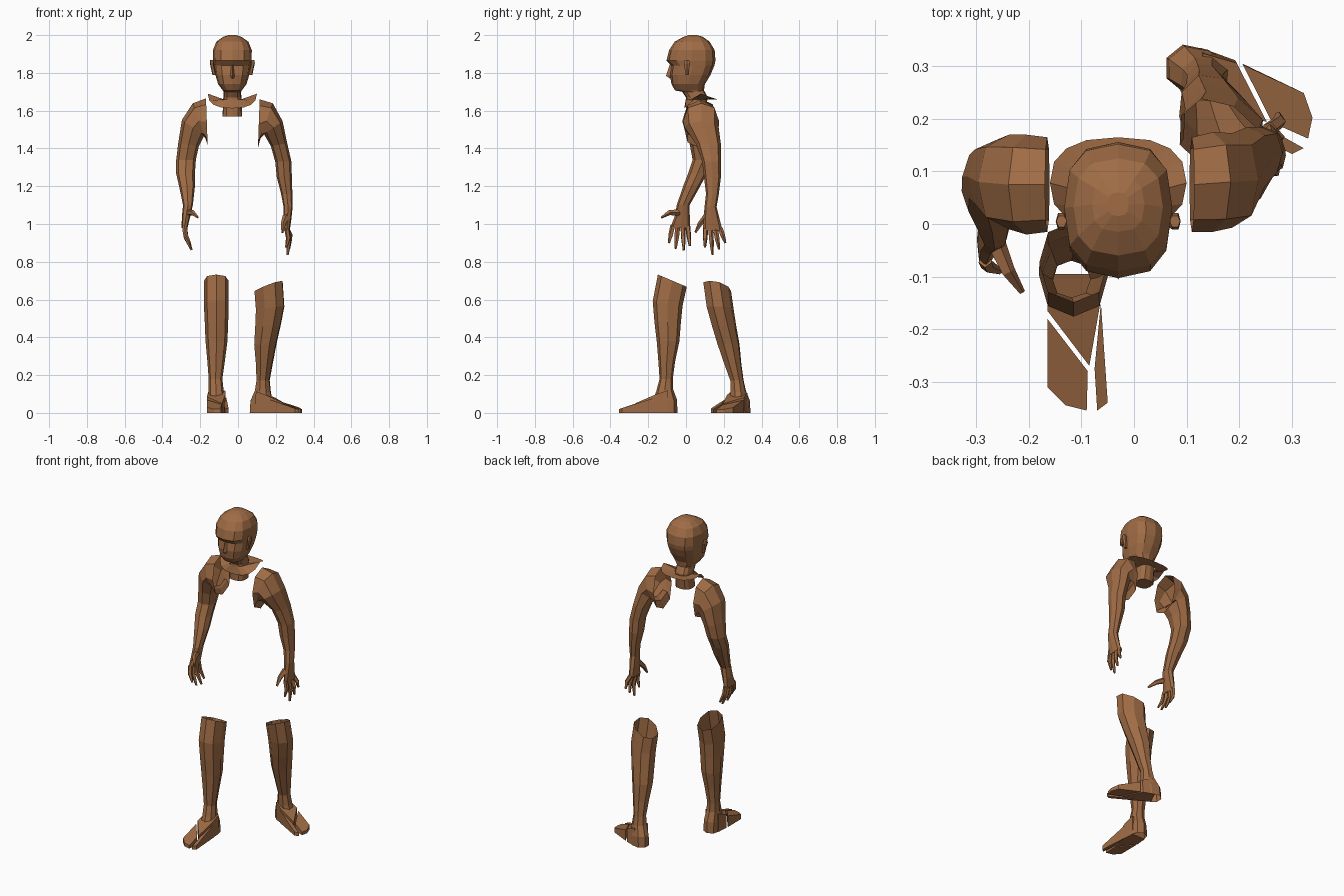
import bpy, bmesh
from math import sin, cos, pi, radians
from mathutils import Vector, Matrix

mat = bpy.data.materials.new("brown")
mat.diffuse_color = (0.35, 0.15, 0.06, 1)


def finish(name, bm, fn=None):
    if fn:
        for v in bm.verts:
            v.co = fn(v.co)
    bmesh.ops.recalc_face_normals(bm, faces=bm.faces[:])
    me = bpy.data.meshes.new(name)
    bm.to_mesh(me)
    bm.free()
    me.materials.append(mat)
    ob = bpy.data.objects.new(name, me)
    bpy.context.collection.objects.link(ob)


def skin(bm, rings, cap0=False, cap1=False):
    rows = [[bm.verts.new(p) for p in r] for r in rings]
    n = len(rows[0])
    for a, b in zip(rows, rows[1:]):
        for i in range(n):
            j = (i + 1) % n
            bm.faces.new((a[i], a[j], b[j], b[i]))
    if cap0:
        bm.faces.new(rows[0])
    if cap1:
        bm.faces.new(rows[-1])


def power(c, e):
    return abs(c) ** e * (1 if c >= 0 else -1)


def oval(cx, cy, cz, rx, ry, tilt=0, n=8, e=0.85):
    # horizontal oval, tilted about the y axis
    t = radians(tilt)
    out = []
    for k in range(n):
        u = rx * power(cos(2 * pi * k / n), e)
        v = ry * power(sin(2 * pi * k / n), e)
        out.append((cx + u * cos(t), cy + v, cz - u * sin(t)))
    return out


def tube(bm, pts, radii, n=5):
    pts = [Vector(p) for p in pts]
    q = (pts[-1] - pts[0]).to_track_quat('Z', 'Y')
    skin(bm, [[p + q @ Vector((r * cos(2 * pi * k / n), r * sin(2 * pi * k / n), 0))
               for k in range(n)] for p, r in zip(pts, radii)], True, True)


def slab(bm, pts):
    # outline points with their own top height, standing on the floor
    skin(bm, [[(f, o, 0) for f, o, z in pts], [(f, o, z) for f, o, z in pts]], True, True)


# head and neck: height, half width, front y, back y
CX = -0.03
profile = [(1.57, .052, 0, .10), (1.67, .048, 0, .115), (1.70, .046, -.02, .10),
           (1.707, .05, -.058, .095), (1.74, .075, -.077, .10), (1.79, .09, -.085, .13),
           (1.838, .097, -.078, .15), (1.865, .102, -.103, .156), (1.92, .103, -.09, .152),
           (1.965, .085, -.06, .125), (1.99, .05, -.015, .09), (2.0, .02, .015, .06)]
bm = bmesh.new()
skin(bm, [oval(CX, (f + b) / 2, z, w, (b - f) / 2, 0, 12, 0.75) for z, w, f, b in profile],
     True, True)
finish("head", bm)

# nose
bm = bmesh.new()
skin(bm, [[(CX - w, -.07, z), (CX, y, z), (CX + w, -.07, z)]
          for z, w, y in ((1.845, .008, -.086), (1.785, .018, -.106), (1.77, .014, -.085))],
     True, True)
finish("nose", bm)

# ears
for s, side in ((-1, "right"), (1, "left")):
    bm = bmesh.new()
    skin(bm, [oval(CX + s * x, .005, z, .01, w, 0, 6)
              for z, w, x in ((1.79, .008, .096), (1.815, .012, .101), (1.85, .018, .109),
                              (1.868, .012, .108))], True, True)
    finish(side + "_ear", bm)

# collar flaring from the neck
bm = bmesh.new()
rim = []
for x, y, z in oval(CX, .078, 1.69, .13, .087, 0, 16, 0.8):
    d = (y - .078) / .087
    rim.append((x, y, z - (.03 * d if d > 0 else -.078 * d)))
skin(bm, [oval(CX, .057, 1.66, .05, .058, 0, 16, 0.75), rim])
finish("collar", bm)

# arms: centre, radii and tilt of each ring from the open armhole to the palm
right_arm = [(-.165, .075, 1.54, .125, .09, 88), (-.205, .075, 1.545, .10, .095, 70),
             (-.238, .08, 1.51, .072, .09, 35), (-.262, .09, 1.42, .055, .07, 10),
             (-.275, .09, 1.34, .052, .055, 0), (-.278, .062, 1.27, .05, .05, 0),
             (-.27, .03, 1.2, .042, .045, 0), (-.265, -.015, 1.10, .026, .034, 0),
             (-.275, -.02, 1.04, .022, .04, 0), (-.283, -.03, .98, .016, .053, 0)]
left_arm = [(.11, .075, 1.53, .13, .09, -88), (.15, .08, 1.545, .10, .095, -70),
            (.187, .083, 1.51, .06, .09, -35), (.217, .12, 1.42, .044, .065, -10),
            (.24, .135, 1.33, .043, .05, 0), (.245, .14, 1.25, .04, .045, 0),
            (.258, .14, 1.16, .03, .034, 0), (.265, .13, 1.09, .024, .032, 0),
            (.262, .135, 1.03, .021, .042, 0), (.258, .142, .965, .016, .052, 0)]
right_tips = [(-.255, -.09, .90), (-.25, -.055, .87), (-.245, -.012, .862), (-.25, .02, .885)]
left_tips = [(.255, .10, .875), (.262, .14, .835), (.27, .175, .865), (.275, .208, .90)]
thumbs = {"right": [(-.262, -.04, 1.06), (-.24, -.09, 1.06), (-.213, -.13, 1.035)],
          "left": [(.255, .11, 1.04), (.24, .075, 1.0), (.235, .05, .955)]}
for side, rings, tips in (("right", right_arm, right_tips), ("left", left_arm, left_tips)):
    bm = bmesh.new()
    skin(bm, [oval(*r) for r in rings], False, True)
    finish(side + "_arm", bm)
    # fingers and thumb
    bm = bmesh.new()
    px, py, pz = rings[-1][:3]
    for k, tip in enumerate(tips):
        base = Vector((px, py + (k - 1.5) * .026, pz + .012))
        mid = base.lerp(Vector(tip), .5) + Vector((.01 if px > 0 else -.01, 0, 0))
        tube(bm, [base, mid, tip], [.014, .013, .006])
    tube(bm, thumbs[side], [.019, .014, .006])
    finish(side + "_fingers", bm)

# lower legs in local axes: x forward, y outward
leg = [(-.0325, .005, .70, .083, .065, -23), (-.008, .005, .58, .08, .066, -8),
       (-.008, .004, .48, .07, .062, 0), (-.01, .004, .38, .06, .058, 0),
       (-.003, .006, .27, .044, .046, 0), (0, .009, .18, .035, .036, 0),
       (.008, .006, .12, .045, .04, 8), (.01, .004, .06, .068, .046, 8),
       (.006, .003, 0, .066, .048, 0)]
instep = [(-.01, .048, .11), (.06, .055, .085), (.165, -.025, .05), (.05, -.045, .10),
          (-.01, -.042, .12)]
outer_toes = [(.075, .055, .07), (.205, .055, .03), (.24, .02, .02), (.25, -.02, .02),
              (.175, -.022, .045)]
big_toe = [(.045, -.047, .085), (.235, -.06, .025), (.25, -.04, .02), (.17, -.035, .045)]


def place_right(p):
    return Vector((-.11 - p.y, -.105 - p.x, p.z))


def place_left(p):
    h = max(p.z - .06, 0)
    f, o = p.x + .2 * h, p.y - .15 * h
    return Vector((.115 + .9 * f + .43 * o, .288 - .43 * f + .9 * o, p.z * .955))


for side, place in (("right", place_right), ("left", place_left)):
    bm = bmesh.new()
    skin(bm, [oval(*r) for r in leg])
    finish(side + "_lower_leg", bm, place)
    for part, pts in (("instep", instep), ("outer_toes", outer_toes), ("big_toe", big_toe)):
        bm = bmesh.new()
        slab(bm, pts)
        finish(side + "_" + part, bm, place)
